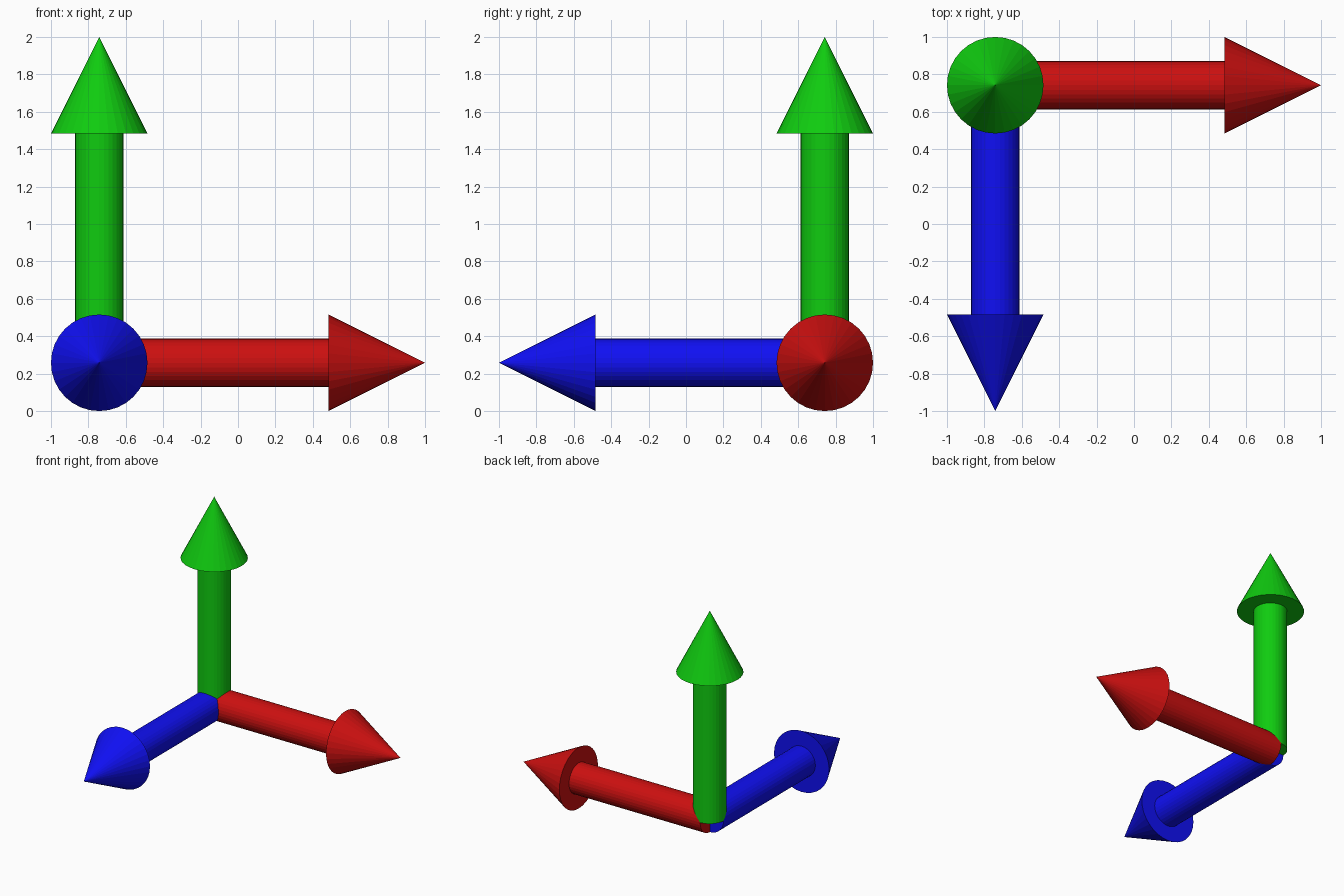
import bpy
from math import radians

if "Cube" in bpy.data.objects:
    bpy.data.objects.remove(bpy.data.objects["Cube"])

SIDES = 32
ORIGIN = (-0.742, 0.742, 0.258)
SHAFT_R, HEAD_R = 0.129, 0.258
SHAFT_LEN, HEAD_LEN = 1.226, 0.516


def material(name, color):
    mat = bpy.data.materials.new(name)
    mat.diffuse_color = (*color, 1)
    mat.use_nodes = True
    mat.node_tree.nodes["Principled BSDF"].inputs["Base Color"].default_value = mat.diffuse_color
    return mat


def along(direction, distance):
    return [o + d * distance for o, d in zip(ORIGIN, direction)]


def arrow(name, direction, rotation, color):
    mat = material(name + "_paint", color)
    # Shaft starts at the shared corner
    bpy.ops.mesh.primitive_cylinder_add(
        vertices=SIDES, radius=SHAFT_R, depth=SHAFT_LEN,
        location=along(direction, SHAFT_LEN / 2), rotation=rotation)
    shaft = bpy.context.object
    shaft.name = name + "_shaft"
    shaft.data.materials.append(mat)
    # Pointed head
    bpy.ops.mesh.primitive_cone_add(
        vertices=SIDES, radius1=HEAD_R, radius2=0, depth=HEAD_LEN,
        location=along(direction, SHAFT_LEN + HEAD_LEN / 2), rotation=rotation)
    head = bpy.context.object
    head.name = name + "_head"
    head.data.materials.append(mat)


# Three arrows: right, up and forward
arrow("right_arrow", (1, 0, 0), (0, radians(90), 0), (0.6, 0.005, 0.005))
arrow("up_arrow", (0, 0, 1), (0, 0, 0), (0.005, 0.6, 0.005))
arrow("front_arrow", (0, -1, 0), (radians(90), 0, 0), (0.005, 0.005, 0.9))
